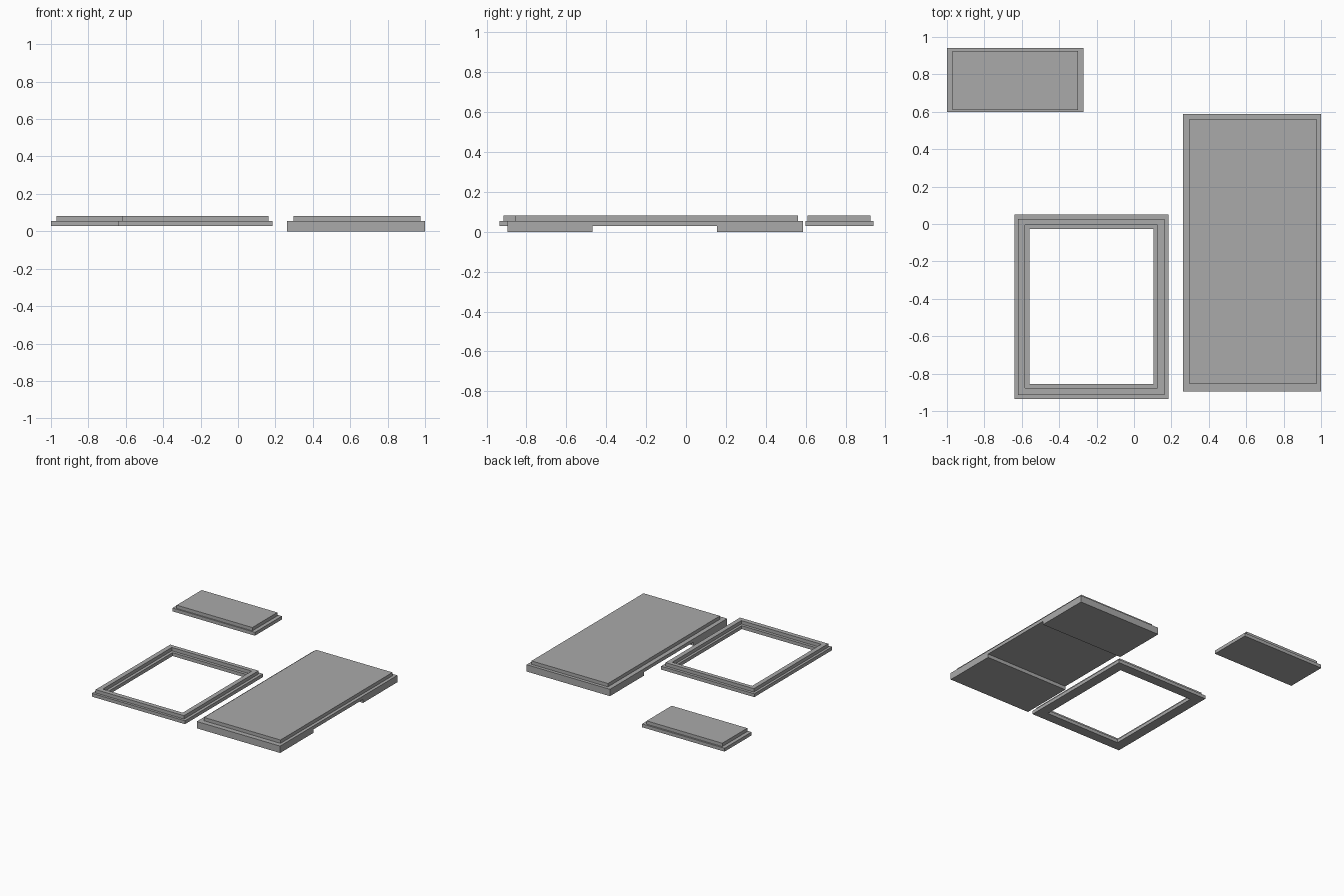
import bpy
import bmesh

cube = bpy.data.objects.get("Cube")
if cube:
    bpy.data.objects.remove(cube, do_unlink=True)

grey = bpy.data.materials.new("plain_grey")
grey.use_nodes = True
colour = (0.4, 0.4, 0.4, 1)
grey.diffuse_color = colour
grey.node_tree.nodes["Principled BSDF"].inputs["Base Color"].default_value = colour

LOW, STEP, TOP = 0.028, 0.055, 0.082   # underside, ledge and top heights


def finish(bm, name):
    bmesh.ops.recalc_face_normals(bm, faces=bm.faces)
    mesh = bpy.data.meshes.new(name)
    bm.to_mesh(mesh)
    bm.free()
    mesh.materials.append(grey)
    obj = bpy.data.objects.new(name, mesh)
    bpy.context.collection.objects.link(obj)
    return obj


def stepped(name, rings, closed=False):
    """Join rectangular rings (x0, x1, y0, y1, z); cap the ends or close the loop."""
    bm = bmesh.new()
    loops = [[bm.verts.new(p) for p in ((x0, y0, z), (x1, y0, z), (x1, y1, z), (x0, y1, z))]
             for x0, x1, y0, y1, z in rings]
    pairs = list(zip(loops, loops[1:]))
    if closed:
        pairs.append((loops[-1], loops[0]))
    else:
        bm.faces.new(loops[0])
        bm.faces.new(loops[-1])
    for a, b in pairs:
        for i in range(4):
            j = (i + 1) % 4
            bm.faces.new((a[i], a[j], b[j], b[i]))
    return finish(bm, name)


def slab(name, base, top, bottom=LOW):
    return stepped(name, [(*base, bottom), (*base, STEP), (*top, STEP), (*top, TOP)])


# Small stepped panel
slab("small_panel", (-1, -0.27, 0.60, 0.94), (-0.97, -0.30, 0.61, 0.926))

# Open frame: raised ridge with an outer and an inner ledge
outer = (-0.64, 0.185, -0.935, 0.05)
ridge_out = (-0.62, 0.162, -0.915, 0.028)
ridge_in = (-0.583, 0.125, -0.878, -0.005)
opening = (-0.56, 0.105, -0.855, -0.028)
stepped("open_frame", [(*outer, LOW), (*outer, STEP), (*ridge_out, STEP), (*ridge_out, TOP),
                       (*ridge_in, TOP), (*ridge_in, STEP), (*opening, STEP), (*opening, LOW)],
        closed=True)

# Large panel: side profile with a recessed middle underneath, extruded across
X0, X1, Y0, Y1 = 0.262, 1.0, -0.895, 0.588
profile = [(Y0, 0), (-0.47, 0), (-0.47, LOW), (0.155, LOW), (0.155, 0),
           (Y1, 0), (Y1, STEP), (Y0, STEP)]
bm = bmesh.new()
side = bm.faces.new([bm.verts.new((X0, y, z)) for y, z in profile])
grown = bmesh.ops.extrude_face_region(bm, geom=[side])["geom"]
bmesh.ops.translate(bm, vec=(X1 - X0, 0, 0),
                    verts=[v for v in grown if isinstance(v, bmesh.types.BMVert)])

# Raised top of the large panel, inset from the upper face
bm.normal_update()
bmesh.ops.recalc_face_normals(bm, faces=bm.faces)
upper = max(bm.faces, key=lambda f: f.calc_center_median().z)
raised = bmesh.ops.inset_individual(bm, faces=[upper], thickness=0.02)
for v in upper.verts:
    v.co.x = 0.298 if v.co.x < 0.6 else 0.975
    v.co.y = -0.855 if v.co.y < 0 else 0.562
lifted = bmesh.ops.extrude_discrete_faces(bm, faces=[upper])["faces"]
bmesh.ops.translate(bm, vec=(0, 0, TOP - STEP), verts=lifted[0].verts)
finish(bm, "large_panel")
